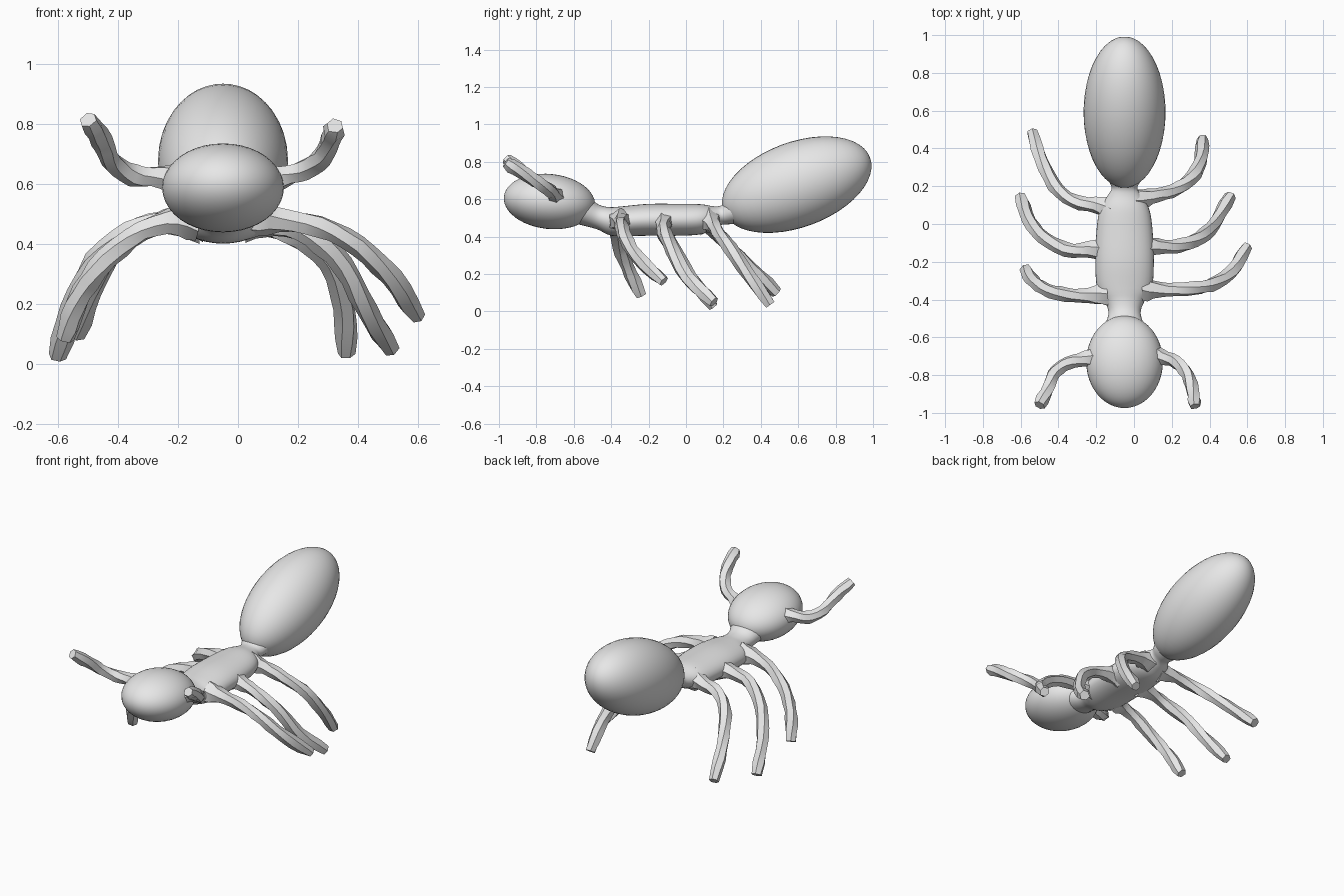
import bpy, bmesh, math, random
from mathutils import Vector, Matrix

random.seed(4)
cube = bpy.data.objects.get("Cube")
if cube:
    bpy.data.objects.remove(cube, do_unlink=True)

grey = bpy.data.materials.new("plain grey")
grey.use_nodes = True
grey.diffuse_color = (0.8, 0.8, 0.8, 1)
grey.node_tree.nodes["Principled BSDF"].inputs["Base Color"].default_value = (0.8, 0.8, 0.8, 1)

CX = -0.05  # body midline


def finish(bm, name, angle):
    bmesh.ops.recalc_face_normals(bm, faces=bm.faces)
    me = bpy.data.meshes.new(name)
    bm.to_mesh(me)
    bm.free()
    me.materials.append(grey)
    ob = bpy.data.objects.new(name, me)
    bpy.context.collection.objects.link(ob)
    bpy.ops.object.select_all(action='DESELECT')
    ob.select_set(True)
    bpy.context.view_layer.objects.active = ob
    bpy.ops.object.shade_smooth_by_angle(angle=math.radians(angle))
    return ob


def resample(points, steps):
    """Catmull-Rom curve through points of any dimension."""
    pts = [Vector(p) for p in points]
    pts = [pts[0] * 2 - pts[1]] + pts + [pts[-1] * 2 - pts[-2]]
    out = []
    for i in range(1, len(pts) - 2):
        a, b, c, d = pts[i - 1:i + 3]
        for s in range(steps):
            t = s / steps
            out.append((b * 2 + (c - a) * t + (a * 2 - b * 5 + c * 4 - d) * t * t
                        + (b * 3 - a - c * 3 + d) * t ** 3) * 0.5)
    return out + [pts[-2]]


def loft(bm, rings):
    loops = [[bm.verts.new(p) for p in r] for r in rings]
    n = len(loops[0])
    for a, b in zip(loops, loops[1:]):
        for i in range(n):
            bm.faces.new((a[i], a[(i + 1) % n], b[(i + 1) % n], b[i]))
    bm.faces.new(loops[0][::-1])
    bm.faces.new(loops[-1])


def ellipsoid(name, centre, radii, tilt):
    bm = bmesh.new()
    bmesh.ops.create_uvsphere(bm, u_segments=40, v_segments=24, radius=1)
    m = (Matrix.Translation(centre) @ Matrix.Rotation(math.radians(tilt), 4, 'X')
         @ Matrix.Diagonal((*radii, 1)) @ Matrix.Rotation(math.pi / 2, 4, 'X'))
    bmesh.ops.transform(bm, matrix=m, verts=bm.verts)
    return finish(bm, name, 60)


def limb(name, points, root, radius):
    """Faceted, slightly uneven tube with a flared root."""
    path = resample(points, 3)
    bm = bmesh.new()
    rings = []
    side = None
    for i, p in enumerate(path):
        tan = (path[min(i + 1, len(path) - 1)] - path[max(i - 1, 0)]).normalized()
        side = side or Vector((0, 0, 1))
        side = (side - tan * side.dot(tan)).normalized()
        other = tan.cross(side)
        r = radius + (root - radius) * max(0, 1 - i / 4) ** 1.5
        if i == len(path) - 1:
            r *= 0.8
        ring = []
        for k in range(6):
            a = math.tau * k / 6 + 0.12 * i
            rr = r * random.uniform(0.9, 1.12)
            ring.append(p + side * math.cos(a) * rr + other * math.sin(a) * rr)
        rings.append(ring)
    loft(bm, rings)
    return finish(bm, name, 32)


# Head and abdomen
ellipsoid("head", (CX, -0.73, 0.588), (0.203, 0.245, 0.147), -6)
ellipsoid("abdomen", (CX, 0.592, 0.678), (0.217, 0.418, 0.228), 20.2)

# Thorax with neck and waist: y, centre z, half width, half height
stations = [(-0.62, 0.565, 0.13, 0.09), (-0.54, 0.542, 0.105, 0.085),
            (-0.47, 0.505, 0.085, 0.068), (-0.41, 0.483, 0.105, 0.075),
            (-0.34, 0.482, 0.145, 0.08), (-0.2, 0.49, 0.155, 0.085),
            (-0.03, 0.49, 0.148, 0.085), (0.08, 0.493, 0.13, 0.08),
            (0.15, 0.502, 0.09, 0.06), (0.19, 0.515, 0.068, 0.052),
            (0.23, 0.532, 0.085, 0.066), (0.28, 0.55, 0.1, 0.08)]
bm = bmesh.new()
loft(bm, [[(CX + s[2] * math.cos(math.tau * k / 32), s[0], s[1] + s[3] * math.sin(math.tau * k / 32))
           for k in range(32)] for s in resample(stations, 4)])
finish(bm, "thorax", 60)

# Legs, each posed on its own
legs = {
    "left_front_leg": [(0.04, -0.35, 0.485), (0.14, -0.35, 0.48), (0.27, -0.345, 0.46),
                       (0.4, -0.325, 0.395), (0.51, -0.26, 0.29), (0.6, -0.12, 0.16)],
    "left_middle_leg": [(0.03, -0.12, 0.475), (0.13, -0.12, 0.465), (0.24, -0.115, 0.425),
                        (0.35, -0.075, 0.33), (0.43, 0.01, 0.18), (0.51, 0.15, 0.05)],
    "left_rear_leg": [(0.0, 0.12, 0.485), (0.09, 0.145, 0.465), (0.2, 0.175, 0.42),
                      (0.3, 0.235, 0.34), (0.355, 0.34, 0.19), (0.36, 0.45, 0.035)],
    "right_front_leg": [(-0.14, -0.37, 0.48), (-0.24, -0.38, 0.475), (-0.36, -0.375, 0.42),
                        (-0.47, -0.345, 0.315), (-0.54, -0.295, 0.2), (-0.575, -0.24, 0.085)],
    "right_middle_leg": [(-0.13, -0.13, 0.48), (-0.24, -0.135, 0.475), (-0.36, -0.135, 0.44),
                         (-0.48, -0.07, 0.34), (-0.555, 0.02, 0.19), (-0.6, 0.145, 0.025)],
    "right_rear_leg": [(-0.12, 0.08, 0.485), (-0.21, 0.1, 0.48), (-0.32, 0.12, 0.455),
                       (-0.42, 0.2, 0.375), (-0.49, 0.34, 0.24), (-0.54, 0.485, 0.1)],
}
for name, pts in legs.items():
    limb(name, pts, 0.072, 0.037)

# Antennae
limb("left_antenna", [(0.07, -0.69, 0.61), (0.15, -0.705, 0.625), (0.225, -0.73, 0.65),
                      (0.285, -0.8, 0.695), (0.31, -0.88, 0.745), (0.325, -0.965, 0.795)], 0.068, 0.036)
limb("right_antenna", [(-0.18, -0.7, 0.61), (-0.26, -0.715, 0.625), (-0.35, -0.735, 0.63),
                       (-0.42, -0.79, 0.675), (-0.455, -0.87, 0.745), (-0.5, -0.96, 0.815)], 0.068, 0.036)
